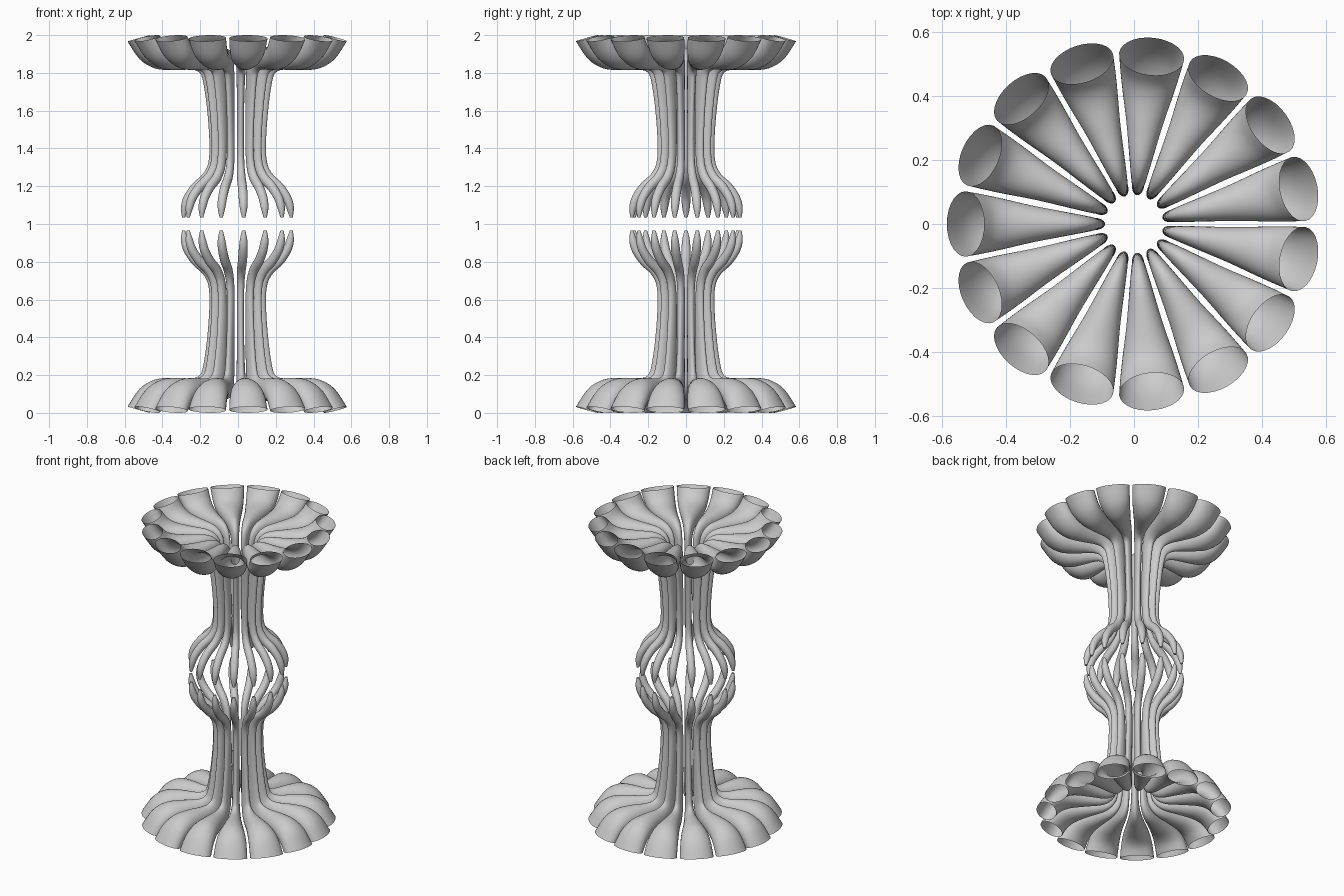
import bpy, bmesh, math
from mathutils import Vector

if "Cube" in bpy.data.objects:
    bpy.data.objects.remove(bpy.data.objects["Cube"])

COUNT = 15      # horns around the axis
SEGS = 28       # sides of each tube
STEPS = 4       # rings between two listed sections

# Tube sections: outer edge (r, z), inner edge (r, z), half width across
SECTIONS = [
    (.296, 1.035, .280, 1.035, .009),
    (.302, 1.09, .264, 1.08, .020),
    (.285, 1.15, .243, 1.13, .024),
    (.240, 1.215, .204, 1.178, .024),
    (.186, 1.265, .146, 1.23, .023),
    (.156, 1.33, .106, 1.31, .020),
    (.152, 1.45, .092, 1.45, .019),
    (.165, 1.62, .092, 1.62, .019),
    (.186, 1.76, .100, 1.79, .022),
    (.208, 1.805, .120, 1.875, .027),
    (.260, 1.818, .180, 1.922, .038),
    (.350, 1.815, .290, 1.935, .058),
    (.440, 1.824, .380, 1.945, .079),
    (.520, 1.872, .432, 1.965, .093),
    (.585, 1.967, .468, 2.00, .102),
]


def smooth_sections(rows):
    """Catmull-Rom interpolation of every column."""
    n, out = len(rows), []
    for i in range(n - 1):
        p0, p1, p2, p3 = (rows[max(0, min(n - 1, i + k))] for k in (-1, 0, 1, 2))
        for s in range(STEPS):
            t = s / STEPS
            out.append([0.5 * (2 * b + (c - a) * t + (2 * a - 5 * b + 4 * c - d) * t * t
                               + (3 * b - a - 3 * c + d) * t ** 3)
                        for a, b, c, d in zip(p0, p1, p2, p3)])
    out.append(list(rows[-1]))
    return out


def horn_mesh():
    """One open horn along +x, with its origin at mid height."""
    bm = bmesh.new()
    rings = []
    for ro, zo, ri, zi, w in smooth_sections(SECTIONS):
        outer, inner = Vector((ro, 0, zo - 1)), Vector((ri, 0, zi - 1))
        mid, half = (outer + inner) / 2, (outer - inner) / 2
        ring = []
        for k in range(SEGS):
            a = math.tau * k / SEGS
            ring.append(bm.verts.new(mid + half * math.cos(a) + Vector((0, w * math.sin(a), 0))))
        rings.append(ring)
    for r0, r1 in zip(rings, rings[1:]):
        for k in range(SEGS):
            j = (k + 1) % SEGS
            bm.faces.new((r0[k], r0[j], r1[j], r1[k]))
    bm.faces.new(rings[0][::-1])     # closed tip, flared end stays open
    for f in bm.faces:
        f.smooth = len(f.verts) == 4
    mesh = bpy.data.meshes.new("horn")
    bm.to_mesh(mesh)
    bm.free()
    return mesh


# Ring of horns, each mirrored downwards at mid height
mesh = horn_mesh()
for i in range(COUNT):
    horn = bpy.data.objects.new(f"horn_pair_{i + 1}", mesh)
    bpy.context.collection.objects.link(horn)
    horn.location.z = 1
    horn.rotation_euler.z = math.radians(12 + i * 360 / COUNT)
    mirror = horn.modifiers.new("mirror_down", 'MIRROR')
    mirror.use_axis = (False, False, True)
    mirror.use_mirror_merge = False
